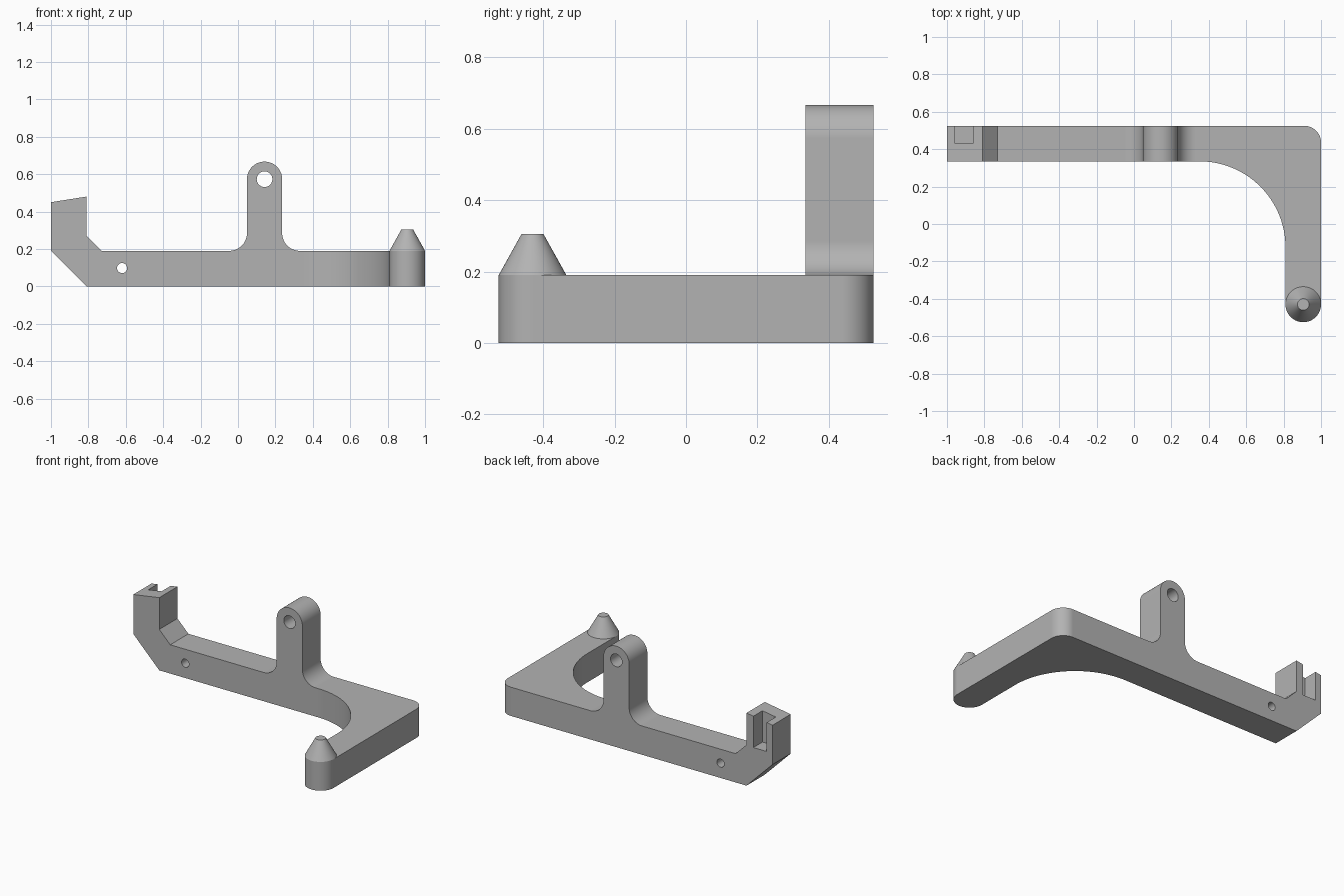
import bpy, bmesh
from math import cos, sin, radians

if "Cube" in bpy.data.objects:
    bpy.data.objects.remove(bpy.data.objects["Cube"], do_unlink=True)

grey = bpy.data.materials.new("plain grey")
grey.use_nodes = True
colour = (0.45, 0.45, 0.45, 1)
grey.diffuse_color = colour
grey.node_tree.nodes["Principled BSDF"].inputs["Base Color"].default_value = colour

BACK, FRONT, DECK = 0.525, 0.335, 0.19     # bar back, bar front, bar height
PIN_X, PIN_Y, PIN_R = 0.905, -0.43, 0.095


def arc(cx, cy, r, start, end, steps=20):
    angles = [radians(start + (end - start) * i / steps) for i in range(steps + 1)]
    return [(cx + r * cos(a), cy + r * sin(a)) for a in angles]


def prism(name, points, axis, low, high):
    """Extrude a 2D outline along y (points are x, z) or z (points are x, y)."""
    bm = bmesh.new()
    place = (lambda p: (p[0], low, p[1])) if axis == "y" else (lambda p: (p[0], p[1], low))
    face = bm.faces.new([bm.verts.new(place(p)) for p in points])
    moved = bmesh.ops.extrude_face_region(bm, geom=[face])["geom"]
    step = (0, high - low, 0) if axis == "y" else (0, 0, high - low)
    bmesh.ops.translate(bm, vec=step, verts=[v for v in moved if isinstance(v, bmesh.types.BMVert)])
    bmesh.ops.recalc_face_normals(bm, faces=bm.faces)
    return add_object(name, bm)


def add_object(name, bm):
    mesh = bpy.data.meshes.new(name)
    bm.to_mesh(mesh)
    bm.free()
    mesh.materials.append(grey)
    obj = bpy.data.objects.new(name, mesh)
    bpy.context.collection.objects.link(obj)
    return obj


def activate(obj):
    bpy.ops.object.select_all(action="DESELECT")
    obj.select_set(True)
    bpy.context.view_layer.objects.active = obj


def combine(obj, tool, operation):
    mod = obj.modifiers.new("cut", "BOOLEAN")
    mod.operation, mod.solver, mod.object = operation, "EXACT", tool
    activate(obj)
    bpy.ops.object.modifier_apply(modifier=mod.name)
    bpy.data.objects.remove(tool, do_unlink=True)


def smooth(obj):
    activate(obj)
    bpy.ops.object.shade_smooth_by_angle(angle=radians(25))
    obj.modifiers.new("even shading", "WEIGHTED_NORMAL").keep_sharp = True


# Side outline: hooked end, bar and filleted eyelet post
post_x, post_r, eye_z = 0.142, 0.094, 0.573
fillet = 0.095
side = [(-0.81, 0), (1.2, 0), (1.2, DECK)]
side += arc(post_x + post_r + fillet, DECK + fillet, fillet, 270, 180)
side += arc(post_x, eye_z, post_r, 0, 180, 32)
side += arc(post_x - post_r - fillet, DECK + fillet, fillet, 0, -90)
side += [(-0.73, DECK), (-0.81, 0.27), (-0.81, 0.48), (-1, 0.45), (-1, DECK)]
bracket = prism("bracket", side, "y", -0.7, 0.7)

# Plan outline: bar, rounded outer corner, round arm end, wide inner curve
plan = [(-1.2, FRONT), (-1.2, BACK)]
plan += arc(1 - 0.09, BACK - 0.09, 0.09, 90, 0)
plan += arc(PIN_X, PIN_Y, PIN_R, 0, -180, 32)
plan += arc(0.35, FRONT - 0.46, 0.46, 0, 90, 40)
combine(bracket, prism("plan_shape", plan, "z", -0.2, 0.9), "INTERSECT")

# Eyelet, small cross hole and the notch at the back of the hook
for x, z, r in [(post_x, eye_z, 0.042), (-0.62, 0.098, 0.027)]:
    combine(bracket, prism("hole", arc(x, z, r, 0, 345, 23), "y", 0, 0.8), "DIFFERENCE")
notch = [(-0.957, 0.43), (-0.86, 0.43), (-0.86, 0.7), (-0.957, 0.7)]
combine(bracket, prism("notch", notch, "z", 0.265, 0.7), "DIFFERENCE")
smooth(bracket)

# Conical pin tip on the arm end, open where it meets the arm
height = 0.115
bm = bmesh.new()
bmesh.ops.create_cone(bm, cap_ends=True, segments=64, radius1=PIN_R, radius2=0.031, depth=height)
bmesh.ops.delete(bm, geom=[f for f in bm.faces if f.normal.z < -0.9], context="FACES_ONLY")
bmesh.ops.translate(bm, vec=(PIN_X, PIN_Y, DECK + height / 2), verts=bm.verts)
smooth(add_object("pin_tip", bm))
